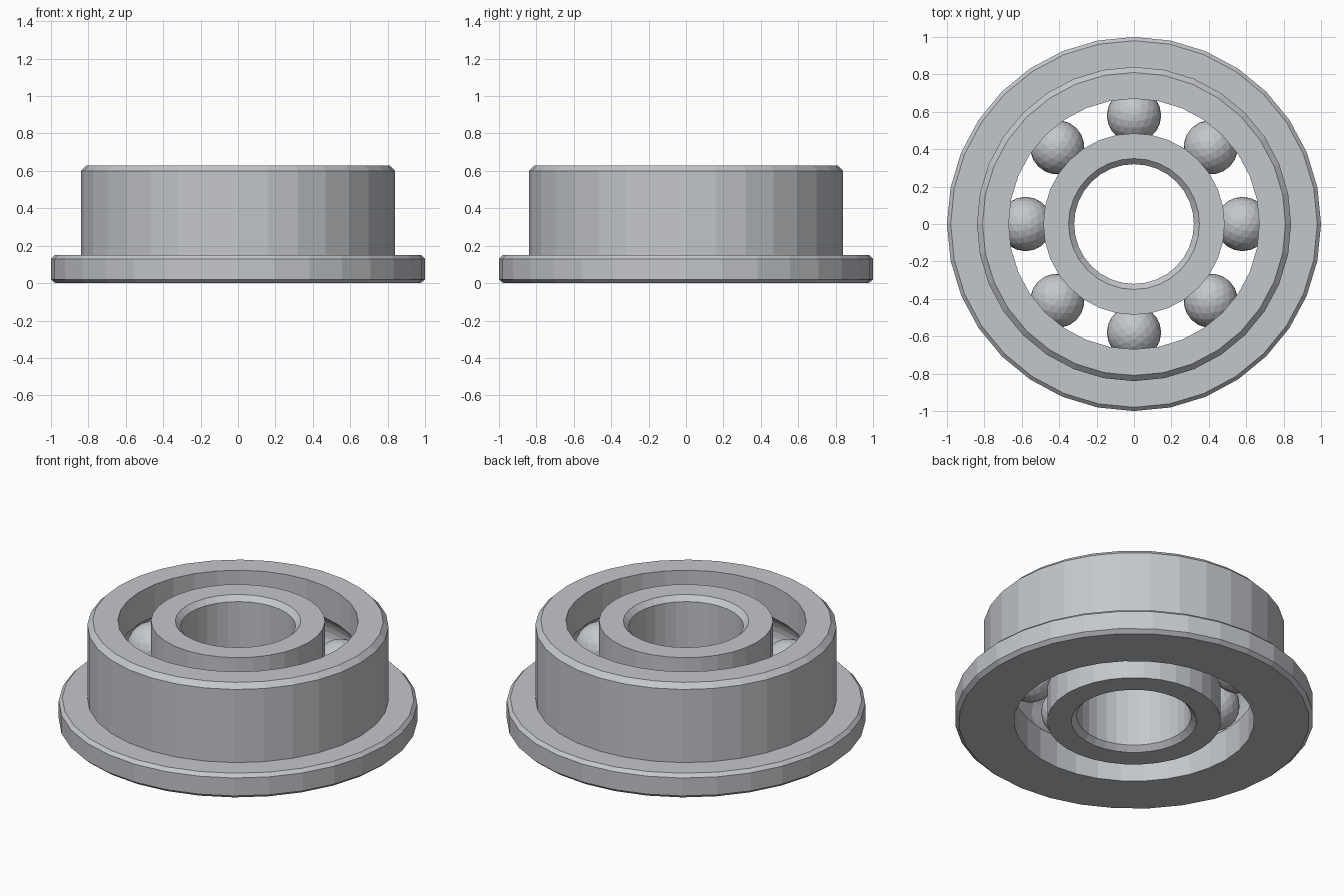
import bpy, bmesh, math

cube = bpy.data.objects.get("Cube")
if cube:
    bpy.data.objects.remove(cube, do_unlink=True)

SIDES = 32
HEIGHT = 0.63
MID = HEIGHT / 2
PITCH = 0.58      # radius of the circle the balls run on
BALL = 0.145
GROOVE = 0.15

steel = bpy.data.materials.new("steel grey")
steel.use_nodes = True
colour = (0.55, 0.57, 0.60, 1)
steel.diffuse_color = colour
steel.node_tree.nodes["Principled BSDF"].inputs["Base Color"].default_value = colour


def add_object(name, bm):
    mesh = bpy.data.meshes.new(name)
    bm.to_mesh(mesh)
    bm.free()
    mesh.materials.append(steel)
    obj = bpy.data.objects.new(name, mesh)
    bpy.context.collection.objects.link(obj)
    return obj


def lathe(name, profile):
    """Turn a closed (radius, z) profile into a ring."""
    bm = bmesh.new()
    rings = []
    for i in range(SIDES):
        a = math.tau * i / SIDES
        rings.append([bm.verts.new((r * math.cos(a), r * math.sin(a), z)) for r, z in profile])
    n = len(profile)
    for i in range(SIDES):
        here, after = rings[i], rings[(i + 1) % SIDES]
        for j in range(n):
            k = (j + 1) % n
            bm.faces.new((here[j], after[j], after[k], here[k]))
    bmesh.ops.recalc_face_normals(bm, faces=bm.faces)
    return add_object(name, bm)


def raceway(wall, side, steps=8):
    """Arc of the ball groove cut into a wall, from low z to high z."""
    half = math.acos(abs(wall - PITCH) / GROOVE)
    angles = [half * (2 * i / steps - 1) for i in range(steps + 1)]
    return [(PITCH + side * GROOVE * math.cos(a), MID + GROOVE * math.sin(a)) for a in angles]


# Outer ring with flange and chamfered edges
lathe("outer_ring",
      [(0.67, 0), (0.977, 0), (1, 0.02), (1, 0.13), (0.98, 0.15), (0.84, 0.15),
       (0.84, 0.60), (0.81, HEIGHT), (0.67, HEIGHT)] + raceway(0.67, 1)[::-1])

# Inner ring with chamfered bore
lathe("inner_ring",
      [(0.485, HEIGHT), (0.35, HEIGHT), (0.32, 0.60), (0.32, 0.03),
       (0.35, 0), (0.485, 0)] + raceway(0.485, -1))

# Eight balls between the rings
for i in range(8):
    a = math.tau * i / 8
    bm = bmesh.new()
    bmesh.ops.create_icosphere(bm, subdivisions=3, radius=BALL)
    ball = add_object(f"ball_{i + 1}", bm)
    ball.location = (PITCH * math.cos(a), PITCH * math.sin(a), MID)
    ball.rotation_euler.z = a
